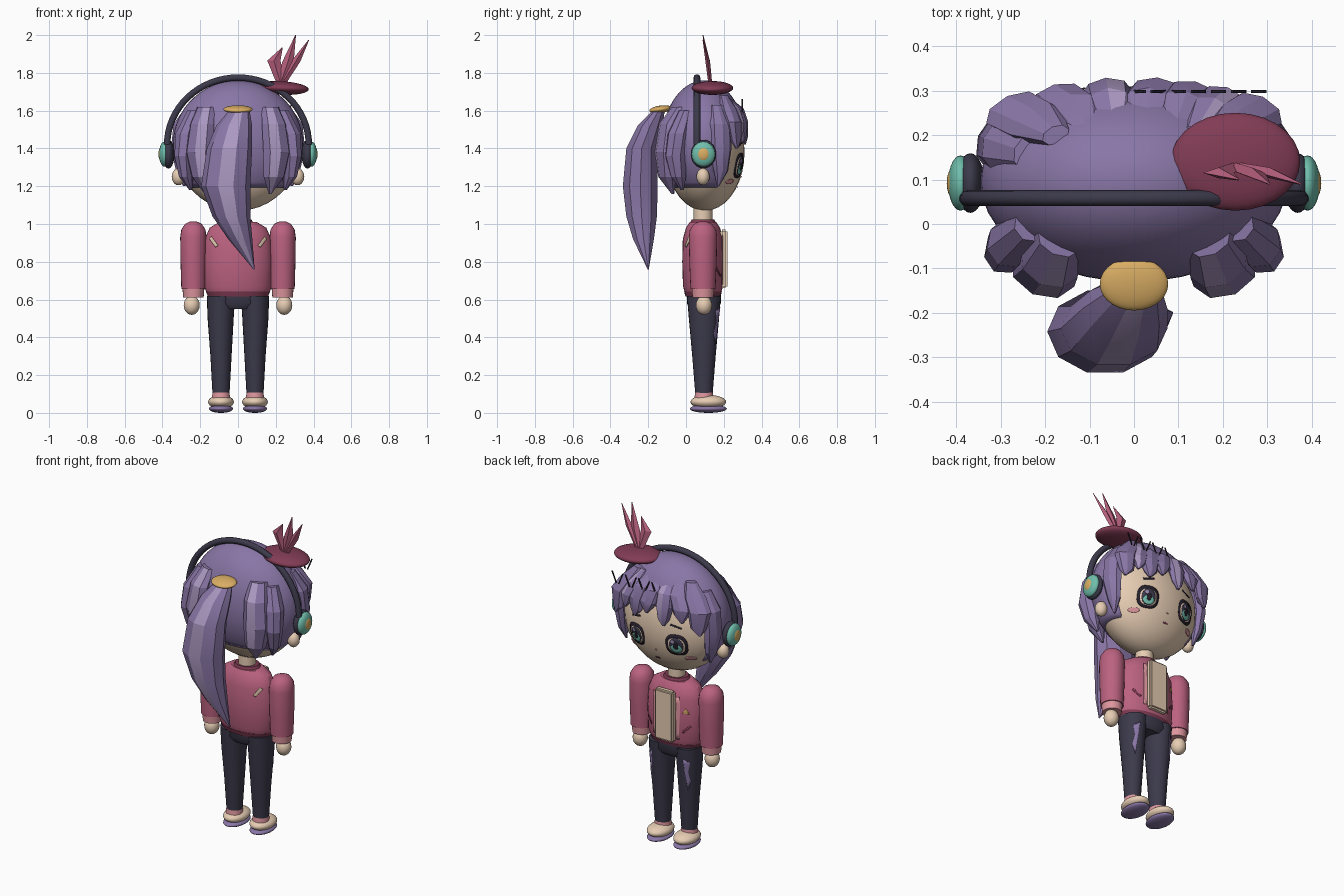
import bpy, bmesh, math
from mathutils import Vector, Matrix

if "Cube" in bpy.data.objects:
    bpy.data.objects.remove(bpy.data.objects["Cube"])


def make_mat(name, rgb):
    lin = [(c / 255 / 12.92 if c < 11 else ((c / 255 + .055) / 1.055) ** 2.4) for c in rgb] + [1]
    m = bpy.data.materials.new(name)
    m.use_nodes = True
    m.diffuse_color = lin
    m.node_tree.nodes["Principled BSDF"].inputs["Base Color"].default_value = lin
    return m


HAIR = make_mat("purple hair", (137, 118, 166))
SHINE = make_mat("lilac highlight", (172, 153, 194))
NAVY = make_mat("dark navy", (60, 58, 75))
BLACK = make_mat("near black", (38, 32, 44))
PINK = make_mat("rose pink", (187, 98, 128))
MAROON = make_mat("maroon", (130, 60, 85))
SKIN = make_mat("skin cream", (233, 207, 181))
TEAL = make_mat("teal", (112, 190, 172))
GOLD = make_mat("gold", (218, 174, 100))
BLUSH = make_mat("light pink", (222, 150, 158))


def finish(bm, name, mats, angle=35):
    bmesh.ops.recalc_face_normals(bm, faces=bm.faces)
    me = bpy.data.meshes.new(name)
    bm.to_mesh(me)
    bm.free()
    for m in mats:
        me.materials.append(m)
    ob = bpy.data.objects.new(name, me)
    bpy.context.collection.objects.link(ob)
    bpy.ops.object.select_all(action='DESELECT')
    ob.select_set(True)
    bpy.context.view_layer.objects.active = ob
    bpy.ops.object.shade_smooth_by_angle(angle=math.radians(angle))
    return ob


def loft(name, sections, mat, n=24, rot=0, shine=(), angle=35):
    """Skin horizontal ellipses (x, y, z, rx, ry); shine lists highlighted columns."""
    bm, rings = bmesh.new(), []
    for x, y, z, rx, ry in sections:
        ring = []
        for i in range(n):
            a = 2 * math.pi * i / n
            p = Matrix.Rotation(math.radians(rot), 3, 'Z') @ Vector((rx * math.cos(a), ry * math.sin(a), 0))
            ring.append(bm.verts.new((x + p.x, y + p.y, z)))
        rings.append(ring)
    for lo, hi in zip(rings, rings[1:]):
        for j in range(n):
            k = (j + 1) % n
            f = bm.faces.new((lo[j], lo[k], hi[k], hi[j]))
            f.material_index = 1 if j in shine else 0
    bm.faces.new(rings[0])
    bm.faces.new(rings[-1])
    return finish(bm, name, [mat, SHINE], angle)


def ball(name, c, r, mat, seg=28, rings=18, rot=(0, 0, 0)):
    bm = bmesh.new()
    bmesh.ops.create_uvsphere(bm, u_segments=seg, v_segments=rings, radius=1)
    bmesh.ops.scale(bm, vec=r, verts=bm.verts)
    for a, ax in zip(rot, "XYZ"):
        bmesh.ops.rotate(bm, matrix=Matrix.Rotation(math.radians(a), 3, ax), verts=bm.verts)
    bmesh.ops.translate(bm, vec=c, verts=bm.verts)
    return finish(bm, name, [mat], 60)


def face_y(x, z):
    return .1 + .21 * math.sqrt(max(0, 1 - (x / .32) ** 2 - ((z - 1.38) / .31) ** 2))


def torso_y(x, z):
    return .09 + .11 * math.sqrt(max(0, 1 - (x / .185) ** 2))


def torso_back(x, z):
    return .18 - torso_y(x, z)


def decal(name, outline, mat, off, surf):
    """Thin patch that follows a surface: concentric rings from an (x, z) outline."""
    cx = sum(p[0] for p in outline) / len(outline)
    cz = sum(p[1] for p in outline) / len(outline)
    bm = bmesh.new()
    point = lambda x, z: bm.verts.new((x, surf(x, z) + off, z))
    rings = [[point(cx + (x - cx) * t, cz + (z - cz) * t) for x, z in outline] for t in (.35, .7, 1)]
    bm.faces.new(rings[0])
    for a, b in zip(rings, rings[1:]):
        for i in range(len(a)):
            k = (i + 1) % len(a)
            bm.faces.new((a[i], a[k], b[k], b[i]))
    ob = finish(bm, name, [mat])
    ob.modifiers.new("thickness", 'SOLIDIFY').thickness = .002


def oval(cx, cz, rx, rz, n=20, power=1.0):
    f = lambda v: math.copysign(abs(v) ** power, v)
    return [(cx + rx * f(math.cos(2 * math.pi * i / n)), cz + rz * f(math.sin(2 * math.pi * i / n))) for i in range(n)]


def bar(cx, cz, dx, dz, w):
    """Slanted strip outline from one end to the other."""
    d = Vector((dx, dz)).normalized() * w
    return [(cx - dx - d.y, cz - dz + d.x), (cx + dx - d.y, cz + dz + d.x),
            (cx + dx + d.y, cz + dz - d.x), (cx - dx + d.y, cz - dz - d.x)]


# Head, neck and nose
ball("head", (0, .1, 1.38), (.32, .21, .31), SKIN)
loft("neck", [(0, .09, .98, .05, .05), (0, .09, 1.1, .05, .05)], SKIN)
ball("nose", (0, face_y(0, 1.25), 1.25), (.006, .005, .005), BLUSH, 10, 6)
decal("mouth", bar(0, 1.195, .014, 0, .004), MAROON, .003, face_y)

# Hair cap with an opening for the face
bm = bmesh.new()
bmesh.ops.create_uvsphere(bm, u_segments=40, v_segments=30, radius=1)
bmesh.ops.scale(bm, vec=(.345, .225, .34), verts=bm.verts)
bmesh.ops.translate(bm, vec=(0, .095, 1.42), verts=bm.verts)
gone = [f for f in bm.faces if f.calc_center_median().z < 1.18
        or (f.calc_center_median().y > .17 and f.calc_center_median().z < 1.54)]
bmesh.ops.delete(bm, geom=gone, context='FACES')
cap = finish(bm, "hair_cap", [HAIR], 60)
cap.modifiers.new("thickness", 'SOLIDIFY').thickness = .01

# Ponytail and its tie
loft("ponytail", [(.01, -.14, 1.61, .05, .03), (-.02, -.19, 1.52, .095, .07), (-.045, -.235, 1.4, .12, .085),
                  (-.065, -.242, 1.2, .13, .097), (-.035, -.235, 1.04, .1, .085),
                  (.012, -.225, .92, .064, .058), (.085, -.2, .76, .003, .003)], HAIR, 10, shine=(7,), angle=20)
ball("hair_tie", (0, -.135, 1.607), (.077, .06, .02), GOLD, rot=(8, 0, 0))

# Fringe clumps: top x, tip x, half width, tip height, highlighted columns
fringe = [(-.22, -.27, .065, 1.40, ()), (-.13, -.17, .06, 1.46, ()), (-.055, -.06, .055, 1.42, (1,)),
          (.03, .05, .06, 1.47, ()), (.11, .13, .06, 1.43, ()), (.17, .2, .055, 1.46, (1,)),
          (.23, .275, .06, 1.40, ())]
for i, (x0, x1, w, zt, sh) in enumerate(fringe):
    c = .04 * (abs(x1) / .27) ** 2
    loft(f"fringe_{i + 1}", [(x0 * .8, .2, 1.68, w * .5, .02), (x0, .268 - c, 1.61, w, .04),
                             (x1, .295 - c, 1.54, w * 1.05, .036), (x1, .305 - c, zt + .04, w * .7, .025),
                             (x1 * 1.05, .31 - c, zt, .008, .008)], HAIR, 8, rot=-x1 * 90, shine=sh, angle=20)

for s, side in ((1, "left"), (-1, "right")):
    # Hair locks at the back, the sides and beside the face
    sh = (5,) if s > 0 else (6,)
    loft(f"{side}_back_lock", [(s * .17, -.04, 1.62, .05, .03), (s * .19, -.09, 1.53, .07, .05),
                               (s * .205, -.108, 1.38, .078, .055), (s * .19, -.1, 1.25, .06, .045),
                               (s * .17, -.07, 1.16, .008, .008)], HAIR, 8, s * 25, sh, 20)
    loft(f"{side}_outer_lock", [(s * .23, .0, 1.6, .04, .04), (s * .275, -.04, 1.48, .055, .06),
                                (s * .285, -.055, 1.36, .05, .06), (s * .275, -.04, 1.25, .035, .045),
                                (s * .25, -.02, 1.18, .008, .008)], HAIR, 8, s * 30, angle=20)
    loft(f"{side}_face_lock", [(s * .24, .16, 1.63, .03, .04), (s * .3, .18, 1.53, .04, .06),
                               (s * .315, .185, 1.4, .038, .06), (s * .3, .185, 1.28, .028, .04),
                               (s * .285, .17, 1.2, .006, .006)], HAIR, 8, s * 20, angle=20)
    ball(f"{side}_ear", (s * .315, .09, 1.25), (.036, .035, .045), SKIN, 16, 10)

    # Eye layers, brow and blush
    ex, ez = s * .135, 1.31
    decal(f"{side}_eye_outline", oval(ex, ez, .062, .067, 20, .75), BLACK, .003, face_y)
    decal(f"{side}_eye_white", oval(ex, ez - .003, .048, .05, 20, .8), SKIN, .005, face_y)
    decal(f"{side}_iris", oval(ex, ez - .002, .04, .05), NAVY, .007, face_y)
    decal(f"{side}_iris_glow", oval(ex, ez - .02, .031, .027), TEAL, .009, face_y)
    decal(f"{side}_pupil", oval(ex, ez - .004, .014, .022), BLACK, .011, face_y)
    decal(f"{side}_eye_glint", oval(ex + .015, ez + .022, .011, .012), SHINE, .012, face_y)
    decal(f"{side}_brow", bar(ex, 1.425, .032, -s * .008, .005), BLACK, .004, face_y)
    decal(f"{side}_blush", oval(s * .195, 1.225, .028, .013), BLUSH, .003, face_y)

    # Headphone cup
    ball(f"{side}_ear_pad", (s * .368, .092, 1.37), (.032, .067, .076), NAVY)
    ball(f"{side}_ear_cup", (s * .39, .092, 1.37), (.028, .062, .066), TEAL)
    ball(f"{side}_cup_badge", (s * .408, .092, 1.37), (.013, .033, .037), GOLD)

    # Sleeve, cuff and hand
    ax = s * .236
    loft(f"{side}_sleeve", [(ax, .09, 1.012, .02, .022), (ax, .09, 1.0, .045, .048), (ax, .09, .97, .064, .07),
                            (ax, .09, .93, .07, .075), (ax, .09, .79, .068, .072), (ax, .09, .655, .064, .066)], PINK)
    loft(f"{side}_cuff", [(ax, .09, .66, .058, .06), (ax, .09, .61, .054, .056)], BLUSH)
    ball(f"{side}_hand", (s * .245, .095, .57), (.043, .043, .051), SKIN, 18, 12)

    # Trouser leg with lilac wear marks
    loft(f"{side}_leg", [(s * .09, .095, .62, .075, .09), (s * .092, .095, .5, .069, .08),
                         (s * .09, .095, .3, .056, .062), (s * .09, .095, .1, .045, .046)], NAVY)
    leg_y = lambda x, z: .095 + (.045 + (z - .1) * .087) * math.sqrt(
        max(0, 1 - ((abs(x) - .091) / (.045 + (z - .1) * .06)) ** 2))
    decal(f"{side}_leg_patch", [(s * .105, .56), (s * .14, .54), (s * .13, .48), (s * .138, .42),
                                (s * .122, .36), (s * .115, .45)], HAIR, .003, leg_y)

    # Shoe
    loft(f"{side}_sock", [(s * .09, .095, .08, .048, .05), (s * .09, .095, .108, .045, .047)], BLUSH)
    ball(f"{side}_shoe", (s * .09, .118, .058), (.068, .094, .037), SKIN)
    ball(f"{side}_sole", (s * .09, .118, .022), (.064, .098, .022), HAIR)

    # Mark on the back of the jacket
    decal(f"{side}_back_mark", bar(s * .13, .905, .018, s * .024, .009), SKIN, -.005, torso_back)

# Headband
cu = bpy.data.curves.new("headband", 'CURVE')
cu.dimensions = '3D'
cu.bevel_depth, cu.bevel_resolution = .018, 3
sp = cu.splines.new('POLY')
sp.points.add(32)
for i, p in enumerate(sp.points):
    a = math.pi * i / 32
    p.co = (.375 * math.cos(a), .058, 1.42 + .355 * math.sin(a), 1)
cu.materials.append(NAVY)
bpy.context.collection.objects.link(bpy.data.objects.new("headband", cu))

# Small hat and feathers
ball("hat", (.228, .14, 1.72), (.146, .11, .036), MAROON, rot=(0, 3, 0))
for i, (mx, mz, w, tx, ty, tz) in enumerate([(.265, 1.86, .03, .305, .09, 2.0), (.305, 1.86, .025, .375, .09, 1.975),
                                             (.19, 1.865, .035, .235, .1, 1.935)]):
    loft(f"feather_{i + 1}", [(.22 + i * .005, .13, 1.73, .02, .01), (mx, .115, mz, w, .012),
                              (tx, ty, tz, .002, .002)], PINK, 4, angle=20)

# Dark stitches above the fringe
for i in range(7):
    bm = bmesh.new()
    bmesh.ops.create_cube(bm, size=1)
    bmesh.ops.scale(bm, vec=(.006, .006, .075), verts=bm.verts)
    bmesh.ops.rotate(bm, matrix=Matrix.Rotation((-1) ** i * .4, 3, 'Y'), verts=bm.verts)
    bmesh.ops.translate(bm, vec=(.01 + i * .045, .298, 1.625), verts=bm.verts)
    finish(bm, f"stitch_{i + 1}", [BLACK])

# Jacket, hem, collar, hips
loft("jacket", [(0, .09, .635, .165, .095), (0, .09, .67, .18, .106), (0, .09, .8, .183, .11),
                (0, .09, .92, .176, .107), (0, .09, .98, .15, .09), (0, .09, 1.01, .1, .07)], PINK, 32)
loft("hem", [(0, .09, .615, .158, .092), (0, .09, .642, .17, .1)], MAROON, 32)
loft("collar", [(0, .09, 1.0, .085, .07), (0, .09, 1.025, .07, .06)], MAROON)
loft("hips", [(0, .095, .635, .155, .09), (0, .095, .58, .158, .09), (0, .095, .55, .12, .07)], NAVY, 32)

# Shirt panel and jacket front details
bm = bmesh.new()
bmesh.ops.create_cube(bm, size=1)
bmesh.ops.scale(bm, vec=(.125, .04, .31), verts=bm.verts)
bmesh.ops.translate(bm, vec=(0, .2, .815), verts=bm.verts)
bmesh.ops.bevel(bm, geom=bm.edges[:], offset=.01, segments=2, affect='EDGES')
finish(bm, "shirt_panel", [SKIN])
for s, side in ((1, "left"), (-1, "right")):
    decal(f"{side}_lapel", bar(s * .078, .81, 0, .13, .011), BLUSH, .004, torso_y)
    decal(f"{side}_pocket", bar(s * .125, .745, .02, s * .02, .006), MAROON, .004, torso_y)
decal("badge", [(-.14, .84), (-.105, .84), (-.122, .875)], GOLD, .004, torso_y)
